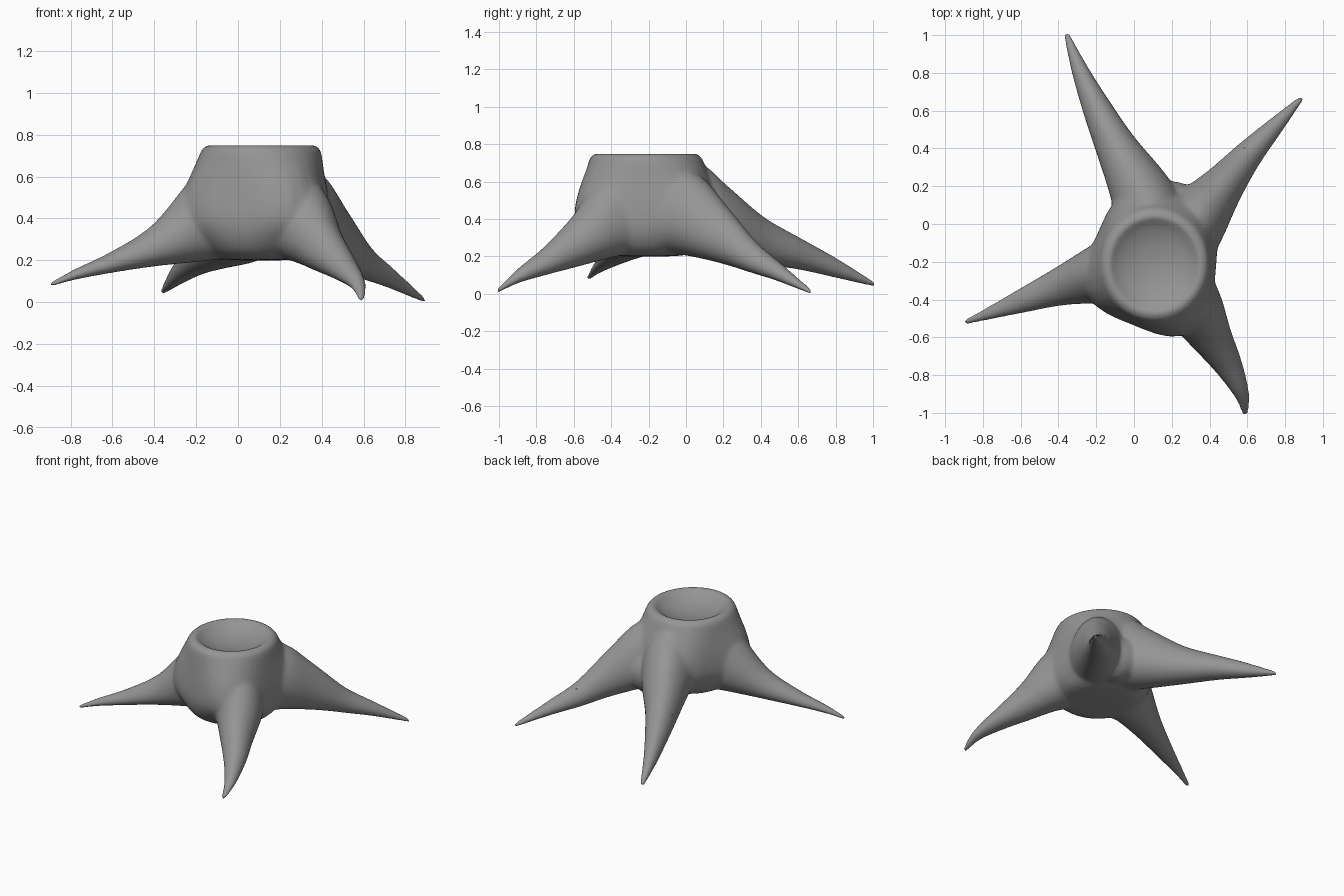
import bpy, bmesh, math
from mathutils import Vector

cube = bpy.data.objects.get("Cube")
if cube:
    bpy.data.objects.remove(cube, do_unlink=True)

CENTRE = Vector((0.11, -0.215, 0))
SIDES = 32

# Stump from the underside, up the wall, over the rim, into the dish:
# radius, height, extra flare towards the roots
STUMP = [(0.1, 0.2, 0), (0.2, 0.207, 0), (0.265, 0.235, 0),
         (0.305, 0.3, 0.03), (0.318, 0.38, 0.07), (0.312, 0.47, 0.08),
         (0.302, 0.57, 0.06), (0.294, 0.65, 0.03), (0.29, 0.7, 0.008),
         (0.28, 0.735, 0), (0.24, 0.752, 0), (0.2, 0.722, 0),
         (0.12, 0.69, 0), (0.03, 0.675, 0)]

# Each root, from the stump to its tip: x, y, underside, ridge, half width
ROOTS = {
    "right_root": [(0, -.24, .22, .58, .22), (-.12, -.255, .2, .64, .185),
                   (-.21, -.275, .19, .6, .152), (-.4, -.335, .17, .375, .1),
                   (-.6, -.41, .14, .245, .064), (-.78, -.478, .105, .16, .034),
                   (-.9, -.522, .07, .095, .018)],
    "back_root": [(.09, -.05, .22, .62, .22), (.07, .08, .2, .69, .185),
                  (.02, .2, .18, .59, .158), (-.09, .4, .157, .42, .112),
                  (-.19, .6, .13, .305, .08), (-.28, .8, .085, .195, .049),
                  (-.36, 1.01, .035, .065, .018)],
    "left_root": [(.2, -.12, .22, .58, .22), (.33, .03, .2, .65, .175),
                  (.47, .2, .16, .475, .115), (.6, .36, .11, .285, .079),
                  (.73, .5, .065, .165, .052), (.89, .67, -.005, .025, .018)],
    "front_root": [(.2, -.3, .22, .58, .21), (.32, -.45, .18, .6, .158),
                   (.41, -.6, .14, .41, .112), (.5, -.75, .1, .255, .076),
                   (.57, -.9, .055, .135, .043), (.59, -1.01, 0, .03, .02)],
}


def loft(bm, rings):
    """Skin closed rings of points into one capped solid."""
    loops = [[bm.verts.new(p) for p in ring] for ring in rings]
    for a, b in zip(loops, loops[1:]):
        for i in range(len(a)):
            j = (i + 1) % len(a)
            bm.faces.new((a[i], a[j], b[j], b[i]))
    bm.faces.new(loops[0][::-1])
    bm.faces.new(loops[-1])


def smooth_path(points, steps=5):
    """Pass a smooth curve through stations of any dimension."""
    p = [Vector(q) for q in points]
    p = [p[0] * 2 - p[1]] + p + [p[-1] * 2 - p[-2]]
    path = []
    for a, b, c, d in zip(p, p[1:], p[2:], p[3:]):
        for k in range(steps):
            t = k / steps
            path.append(b + (c - a) * (t / 2)
                        + (a * 2 - b * 5 + c * 4 - d) * (t * t / 2)
                        + (b * 3 - a - c * 3 + d) * (t ** 3 / 2))
    return path + [p[-2]]


def circle():
    for i in range(SIDES):
        angle = math.tau * i / SIDES
        yield math.cos(angle), math.sin(angle)


def root_rings(stations):
    """Upright sections, narrower at the ridge, set square to the path."""
    path = smooth_path(stations)
    rings = []
    for i, s in enumerate(path):
        before, after = path[max(i - 1, 0)], path[min(i + 1, len(path) - 1)]
        run = Vector((after[0] - before[0], after[1] - before[1])).normalized()
        x, y, low, high, half = s
        rings.append([(x - run.y * half * c * (1 - h / 8),
                       y + run.x * half * c * (1 - h / 8),
                       (low + high) / 2 + (high - low) / 2 * h)
                      for c, h in circle()])
    return rings


def stump_ring(radius, z, flare):
    """Round section that swells towards every root."""
    ring = []
    for c, s in circle():
        out = Vector((c, s, 0))
        swell = sum(max(out.dot(d), 0) ** 6 for d in directions)
        reach = radius + flare * swell
        ring.append(CENTRE + Vector((c * reach, s * reach * 1.05, z)))
    return ring


bm = bmesh.new()

# Stump with its dished top
directions = [(Vector((s[-1][0], s[-1][1], 0)) - CENTRE).normalized()
              for s in ROOTS.values()]
loft(bm, [stump_ring(*level) for level in smooth_path(STUMP, 3)])

# Four spreading roots
for stations in ROOTS.values():
    loft(bm, root_rings(stations))

# Web between the two rear roots
web = bmesh.ops.create_uvsphere(bm, u_segments=SIDES, v_segments=16, radius=0.15)
bmesh.ops.translate(bm, verts=web["verts"], vec=(0.21, 0.075, 0.35))

bmesh.ops.recalc_face_normals(bm, faces=bm.faces)
mesh = bpy.data.meshes.new("rooted_stump")
bm.to_mesh(mesh)
bm.free()
stump = bpy.data.objects.new("rooted_stump", mesh)
bpy.context.collection.objects.link(stump)

# Grey surface
grey = bpy.data.materials.new("stone_grey")
grey.use_nodes = True
colour = (0.3, 0.3, 0.3, 1)
grey.diffuse_color = colour
grey.node_tree.nodes["Principled BSDF"].inputs["Base Color"].default_value = colour
mesh.materials.append(grey)

# Merge the parts into one skin and soften the joins
merge = stump.modifiers.new("merge", 'REMESH')
merge.mode = 'VOXEL'
merge.voxel_size = 0.01
merge.use_smooth_shade = True
soften = stump.modifiers.new("soften", 'SMOOTH')
soften.factor = 0.5
soften.iterations = 28
reduce = stump.modifiers.new("reduce", 'DECIMATE')
reduce.ratio = 0.25
